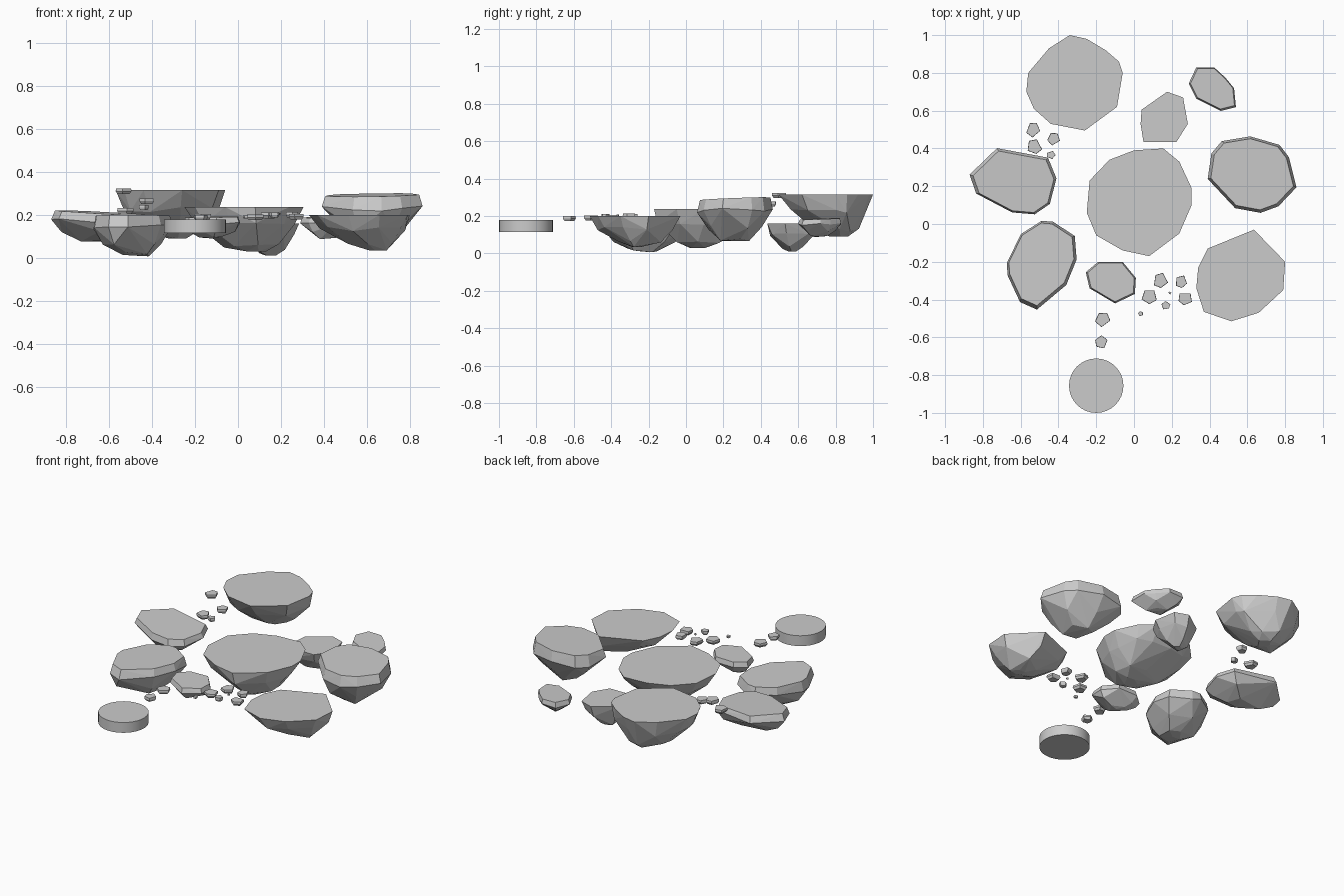
import bpy, bmesh, math, random
from mathutils import Vector

if "Cube" in bpy.data.objects:
    bpy.data.objects.remove(bpy.data.objects["Cube"])

random.seed(4)

# Ring profiles: (outline scale, depth fraction)
FLAT = [(1.0, 0.0), (0.84, 0.4), (0.46, 0.86), (0.14, 1.0)]
ROUND = [(0.93, 0.0), (1.0, 0.28), (0.78, 0.68), (0.38, 0.97)]


def finish(name, bm):
    bmesh.ops.recalc_face_normals(bm, faces=bm.faces)
    me = bpy.data.meshes.new(name)
    bm.to_mesh(me)
    bm.free()
    ob = bpy.data.objects.new(name, me)
    bpy.context.collection.objects.link(ob)
    return ob


def island(name, outline, top, tip, profile=FLAT, tilt=(0, 0)):
    """Flat-topped rock: shrinking rings under the outline, wrapped in a hull."""
    pts = [Vector((x, y)) for x, y in outline]
    c = sum(pts, Vector((0, 0))) / len(pts)
    goal = Vector(tip[:2])
    bm = bmesh.new()
    for level, (s, f) in enumerate(profile):
        step = 1 if level < 2 else 2
        for p in pts[::step]:
            j = 0 if f == 0 or s == 1 else random.uniform(-0.07, 0.07)
            q = c.lerp(goal, f * f) + (p - c) * (s + j)
            z0 = top + tilt[0] * (q.x - c.x) + tilt[1] * (q.y - c.y)
            dz = 0 if f in (0, 1) else random.uniform(-0.06, 0.06)
            bm.verts.new((q.x, q.y, z0 + (tip[2] - z0) * (f + dz)))
    bm.verts.new(tip)
    res = bmesh.ops.convex_hull(bm, input=bm.verts)
    junk = {v for v in res['geom_interior'] + res['geom_unused']
            if isinstance(v, bmesh.types.BMVert) and not v.link_faces}
    bmesh.ops.delete(bm, geom=list(junk), context='VERTS')
    bmesh.ops.dissolve_limit(bm, angle_limit=0.02, verts=bm.verts, edges=bm.edges)
    return finish(name, bm)


def stone(name, x, y, r, z):
    """Small irregular pentagonal chip."""
    bm = bmesh.new()
    a0 = random.uniform(0, 6)
    ring = []
    for i in range(5):
        a = a0 + i * math.tau / 5 + random.uniform(-0.2, 0.2)
        k = r * random.uniform(0.92, 1.1)
        ring.append((math.cos(a) * k, math.sin(a) * k))
    h = min(0.013, r * 0.5)
    for s, dz in ((0.96, h), (1.0, 0), (0.75, -h)):
        for px, py in ring:
            bm.verts.new((x + px * s, y + py * s, z + dz))
    bmesh.ops.convex_hull(bm, input=bm.verts)
    bmesh.ops.dissolve_limit(bm, angle_limit=0.02, verts=bm.verts, edges=bm.edges)
    return finish(name, bm)


# Large flat islands
island("back_island", [(-.34, 1), (-.25, .98), (-.15, .92), (-.08, .86), (-.06, .80), (-.09, .62),
                       (-.26, .495), (-.44, .53), (-.53, .61), (-.57, .70), (-.56, .80), (-.45, .93)],
       .315, (-.29, .82, .09))
island("centre_island", [(0, .39), (.155, .40), (.24, .33), (.305, .19), (.305, .10), (.24, -.05),
                         (.08, -.17), (-.06, -.14), (-.20, -.06), (-.25, .06), (-.235, .23), (-.13, .34)],
       .237, (.09, .06, .03))
island("front_right_island", [(.635, -.03), (.80, -.20), (.79, -.35), (.66, -.47), (.515, -.515),
                              (.37, -.465), (.33, -.34), (.34, -.23), (.39, -.13)],
       .2, (.64, -.27, .035))
island("step_island", [(.175, .70), (.26, .67), (.285, .53), (.225, .435), (.05, .435), (.035, .53), (.04, .605)],
       .16, (.15, .57, .01))

# Rounded, slightly tilted islands
island("left_island", [(-.87, .26), (-.725, .40), (-.455, .35), (-.41, .24), (-.445, .105),
                       (-.525, .05), (-.645, .06), (-.835, .16)],
       .208, (-.62, .22, .08), ROUND, (-.05, .03))
island("front_left_island", [(-.49, .02), (-.43, .015), (-.315, -.06), (-.305, -.185), (-.36, -.32),
                             (-.515, -.45), (-.605, -.41), (-.67, -.27), (-.675, -.205), (-.60, -.05)],
       .197, (-.48, -.23, .01), ROUND, (0, -.01))
island("right_island", [(.615, .465), (.77, .42), (.82, .355), (.86, .195), (.765, .095), (.67, .06),
                        (.535, .085), (.39, .24), (.41, .375), (.465, .44)],
       .293, (.63, .26, .07), ROUND, (.02, .04))
island("far_right_island", [(.33, .83), (.425, .83), (.485, .775), (.53, .72), (.54, .62), (.46, .60),
                            (.33, .665), (.29, .745)],
       .185, (.42, .71, .09), ROUND, (-.02, .03))
island("front_small_island", [(-.19, -.20), (-.06, -.20), (.01, -.285), (.005, -.37), (-.10, -.42),
                              (-.235, -.34), (-.255, -.255)],
       .19, (-.12, -.30, .09), ROUND, (.02, .02))

# Stepping stones
STONES = [(-.165, -.505, .042, .19), (-.175, -.625, .034, .187), (.08, -.385, .042, .188),
          (.14, -.30, .04, .197), (.25, -.305, .034, .2), (.27, -.395, .037, .192),
          (.17, -.43, .024, .2), (.19, -.365, .008, .205), (.035, -.475, .013, .19),
          (-.535, .50, .04, .31), (-.53, .41, .043, .218), (-.425, .45, .033, .264), (-.44, .365, .023, .235)]
for i, s in enumerate(STONES):
    stone(f"stone_{i + 1}", *s)

# Round start platform
bpy.ops.mesh.primitive_cylinder_add(vertices=32, radius=.144, depth=.065, location=(-.2, -.856, .147))
disc = bpy.context.object
disc.name = "round_platform"
bpy.ops.object.shade_smooth_by_angle()
